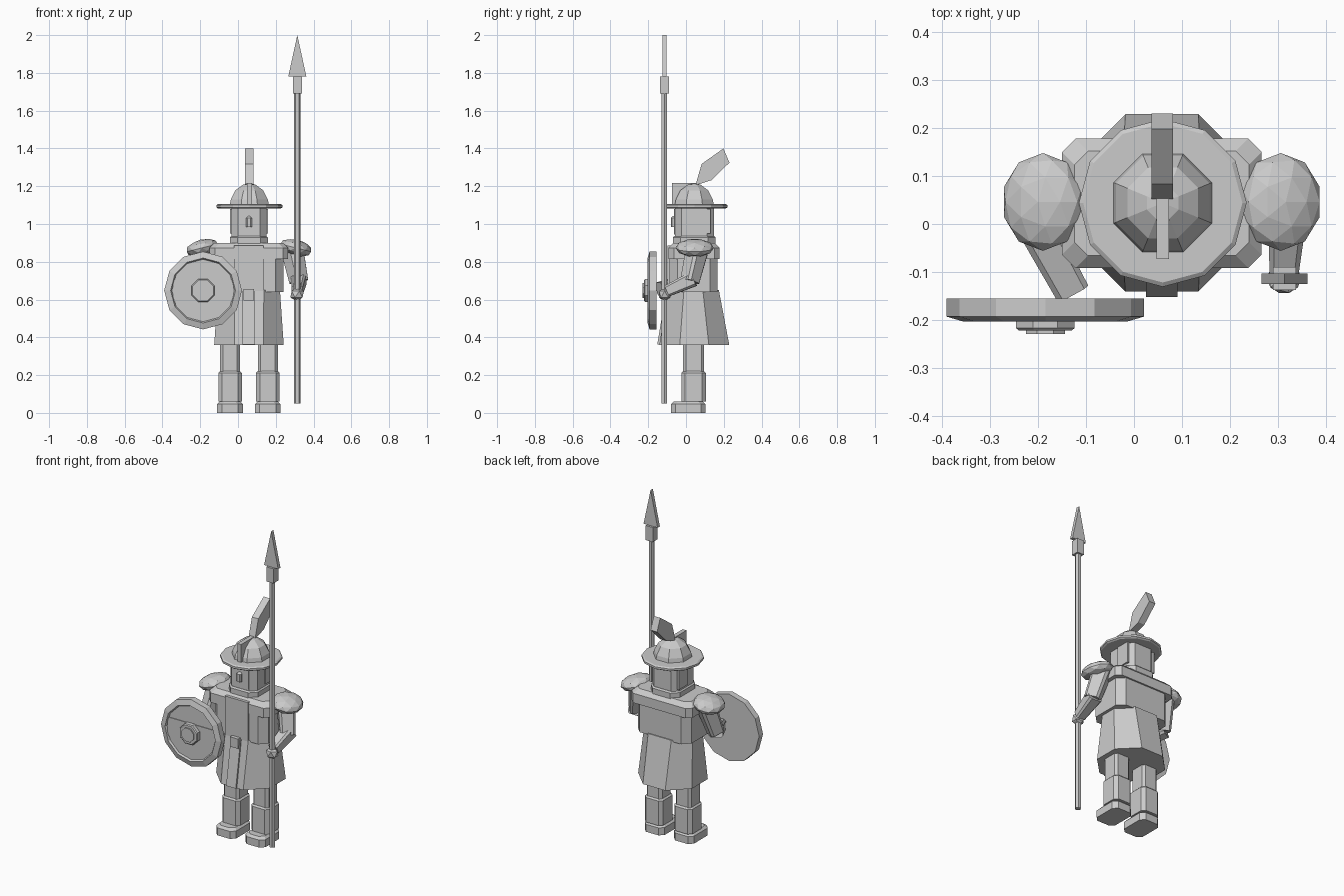
import bpy, bmesh, math
from mathutils import Vector, Matrix

cube = bpy.data.objects.get("Cube")
if cube:
    bpy.data.objects.remove(cube)

mat = bpy.data.materials.new("plain grey")
mat.use_nodes = True
GREY = (0.6, 0.6, 0.6, 1)
mat.diffuse_color = GREY
mat.node_tree.nodes["Principled BSDF"].inputs["Base Color"].default_value = GREY

CX, CY = 0.058, 0.044      # body axis


def finish(name, bm):
    bmesh.ops.recalc_face_normals(bm, faces=bm.faces)
    me = bpy.data.meshes.new(name)
    bm.to_mesh(me)
    bm.free()
    me.materials.append(mat)
    ob = bpy.data.objects.new(name, me)
    bpy.context.collection.objects.link(ob)
    return ob


def loft(name, rings, matrix=Matrix()):
    """Skin matching rings of points and cap both ends."""
    bm = bmesh.new()
    vs = [[bm.verts.new(matrix @ Vector(p)) for p in r] for r in rings]
    n = len(vs[0])
    for a, b in zip(vs, vs[1:]):
        for i in range(n):
            j = (i + 1) % n
            bm.faces.new((a[i], a[j], b[j], b[i]))
    bm.faces.new(vs[0][::-1])
    bm.faces.new(vs[-1])
    return finish(name, bm)


def oct_ring(x, y, hx, hy, c, z):
    """Rectangle with cut corners."""
    return [(x + sx * dx, y + sy * dy, z) for sx, sy, dx, dy in (
        (1, -1, hx, hy - c), (1, 1, hx, hy - c), (1, 1, hx - c, hy), (-1, 1, hx - c, hy),
        (-1, 1, hx, hy - c), (-1, -1, hx, hy - c), (-1, -1, hx - c, hy), (1, -1, hx - c, hy))]


def block(name, x, y, hx, hy, c, z0, z1, top=0.0, bottom=0.0):
    """Cut-corner box with optional sloped edges at top and bottom."""
    rings = [oct_ring(x, y, hx, hy, c, z0 + bottom), oct_ring(x, y, hx, hy, c, z1 - top)]
    if bottom:
        rings.insert(0, oct_ring(x, y, hx - bottom, hy - bottom, c, z0))
    if top:
        rings.append(oct_ring(x, y, hx - top, hy - top, c, z1))
    return loft(name, rings)


def lathe(name, profile, n, matrix, turn=0.0):
    """Faceted turned shape from (radius, height) pairs."""
    ring = [(math.cos(2 * math.pi * (i + turn) / n), math.sin(2 * math.pi * (i + turn) / n))
            for i in range(n)]
    return loft(name, [[(r * c, r * s, z) for c, s in ring] for r, z in profile], matrix)


def box(name, x0, x1, y0, y1, z0, z1):
    return loft(name, [[(x0, y0, z), (x1, y0, z), (x1, y1, z), (x0, y1, z)] for z in (z0, z1)])


def extrude_x(name, pts, x0, x1):
    """Side outline in (y, z) given thickness along x."""
    return loft(name, [[(x, y, z) for y, z in pts] for x in (x0, x1)])


def limb(name, a, b, w0, w1):
    """Square tapered arm segment between two points."""
    a, b = Vector(a), Vector(b)
    d = b - a
    m = Matrix.Translation(a) @ d.to_track_quat('Z', 'Y').to_matrix().to_4x4()
    return loft(name, [oct_ring(0, 0, w, w, w * 0.3, z) for w, z in ((w0, 0), (w1, d.length))], m)


def ball(name, loc, scale, tilt, level):
    bm = bmesh.new()
    m = (Matrix.Translation(loc) @ Matrix.Rotation(tilt, 4, 'Y')
         @ Matrix.Diagonal((*scale, 1)))
    bmesh.ops.create_icosphere(bm, subdivisions=level, radius=1, matrix=m)
    return finish(name, bm)


# Legs and shoulder pads, mirrored about the body axis
for side, s in (("right", -1), ("left", 1)):
    lx = CX + s * 0.1
    block(side + "_foot", lx, 0.012, 0.068, 0.092, 0.025, 0, 0.06, top=0.014)
    block(side + "_shin", lx, 0.04, 0.062, 0.065, 0.02, 0.06, 0.225, top=0.013)
    block(side + "_thigh", lx, 0.04, 0.053, 0.056, 0.015, 0.2, 0.45)
    ball(side + "_shoulder_pad", (CX + s * 0.248, 0.046, 0.874), (0.088, 0.102, 0.044),
         s * math.radians(14), 2)

# Skirt, front flap and belt buckle
loft("skirt", [oct_ring(CX, CY, 0.184, 0.185, 0.108, 0.36),
               oct_ring(CX, CY - 0.005, 0.164, 0.135, 0.085, 0.65)])
extrude_x("front_flap", [(-0.152, 0.362), (-0.105, 0.645), (-0.08, 0.645), (-0.12, 0.362)],
          CX - 0.033, CX + 0.033)
box("buckle", CX - 0.028, CX + 0.028, -0.122, -0.08, 0.595, 0.655)

# Torso, yoke and chest panel
block("torso", CX, 0.04, 0.183, 0.128, 0.042, 0.64, 0.83)
block("yoke", CX, 0.043, 0.208, 0.135, 0.028, 0.815, 0.9, top=0.026)
box("chest_panel", CX - 0.078, CX + 0.078, -0.099, -0.06, 0.645, 0.885)

# Collar, head and nose
block("collar", CX, CY, 0.1, 0.113, 0.04, 0.895, 0.937, top=0.008)
block("head", CX, CY, 0.093, 0.103, 0.035, 0.93, 1.09)
box("face_plate", CX - 0.058, CX + 0.058, -0.064, -0.05, 0.945, 1.08)
block("nose", CX, -0.065, 0.015, 0.015, 0.006, 0.985, 1.042, top=0.01)
for side, s in (("right", -1), ("left", 1)):
    x = CX + s * 0.093
    box(side + "_cheek_guard", x - 0.007, x + 0.007, 0.045, 0.13, 0.95, 1.08)

# Helmet: brim, dome, comb and plume
up = Matrix.Translation((CX + 0.002, CY, 0))
lathe("helmet_brim", [(0.166, 1.082), (0.175, 1.088), (0.175, 1.1), (0.166, 1.106)], 12, up)
lathe("helmet_dome", [(0.112, 1.1), (0.106, 1.13), (0.08, 1.178), (0.036, 1.208), (0.012, 1.214)],
      8, up, 0.5)
box("helmet_comb", CX - 0.011, CX + 0.015, -0.073, 0.06, 1.1, 1.217)
extrude_x("plume", [(0.05, 1.205), (0.083, 1.318), (0.198, 1.4), (0.23, 1.325), (0.135, 1.232)],
          CX - 0.021, CX + 0.023)

# Left arm holding the spear
elbow = (0.322, 0.02, 0.695)
limb("left_upper_arm", (0.285, 0.06, 0.87), elbow, 0.05, 0.042)
limb("left_forearm", (0.322, 0.04, 0.71), (0.313, -0.1, 0.645), 0.041, 0.03)
ball("left_hand", (0.313, -0.113, 0.628), (0.04, 0.036, 0.038), 0, 1)

# Right arm behind the shield
limb("right_upper_arm", (-0.175, 0.06, 0.87), (-0.205, 0.005, 0.69), 0.05, 0.042)
limb("right_forearm", (-0.215, 0.015, 0.7), (-0.13, -0.14, 0.655), 0.04, 0.036)

# Spear: shaft, socket and flat blade
SX, SY = 0.314, -0.114
lathe("spear_shaft", [(0.017, 0.05), (0.017, 1.72)], 6, Matrix.Translation((SX, SY, 0)))
box("spear_socket", SX - 0.024, SX + 0.024, SY - 0.024, SY + 0.024, 1.69, 1.78)
loft("spear_blade", [[(SX - 0.048, y, 1.78), (SX + 0.048, y, 1.78), (SX, y, 2.0)]
                     for y in (SY - 0.011, SY + 0.011)])

# Round shield: rim, boards and boss, turned about the y axis
front = Matrix.Translation((-0.185, 0, 0.648)) @ Matrix.Rotation(math.pi / 2, 4, 'X')
lathe("shield", [(0.206, 0.155), (0.206, 0.193), (0.172, 0.203), (0.165, 0.192)], 12, front, 0.0)
box("shield_middle_board", -0.345, -0.025, -0.196, -0.185, 0.59, 0.706)
lathe("shield_boss", [(0.066, 0.185), (0.066, 0.217), (0.06, 0.222)], 8, front, 0.5)
lathe("shield_boss_cap", [(0.044, 0.215), (0.044, 0.229)], 8, front, 0.5)
